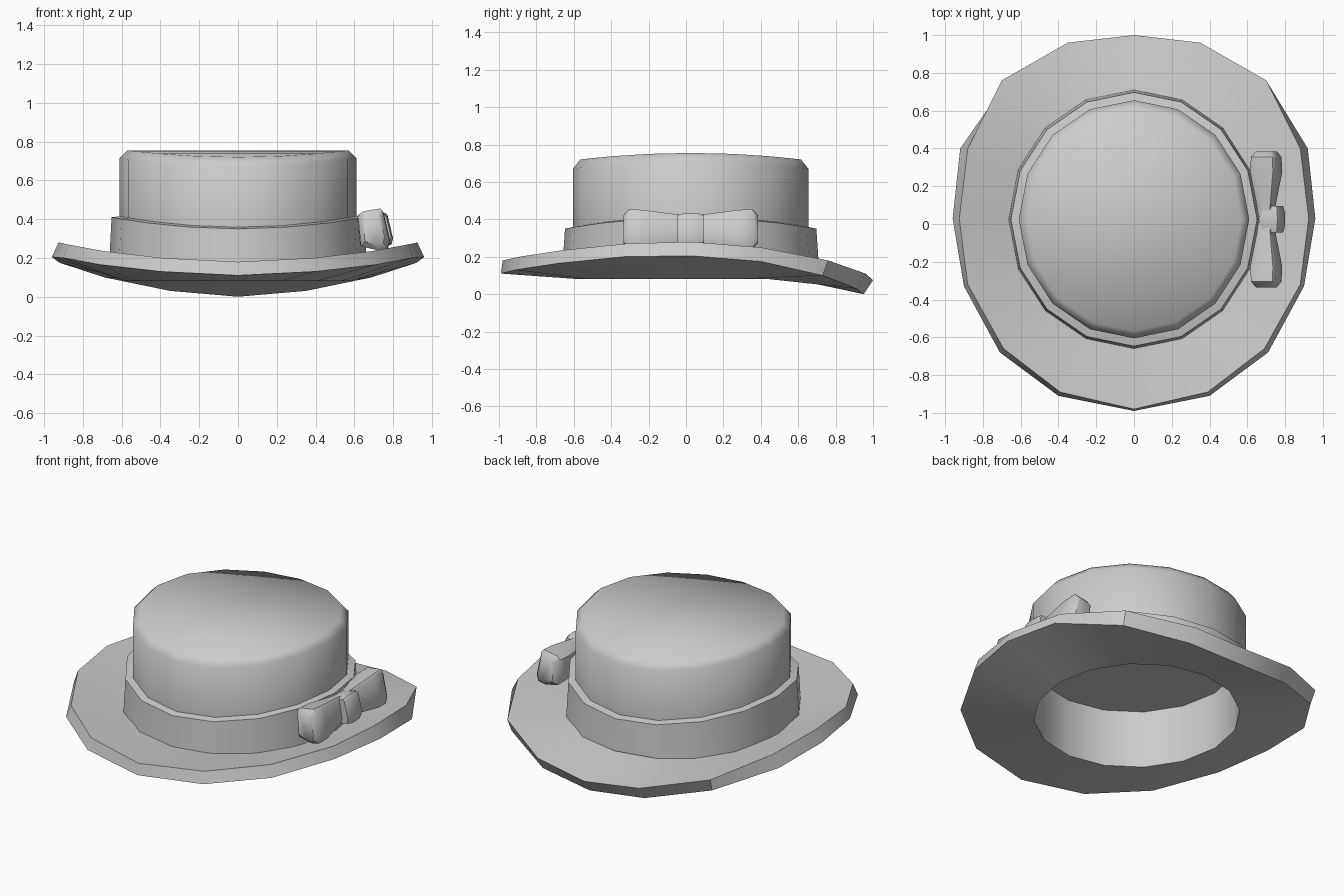
import bpy
import bmesh
from math import sin, cos, pi, radians

cube = bpy.data.objects.get("Cube")
if cube:
    bpy.data.objects.remove(cube)

SIDES = 16
MID_Y = 0.025  # centre of the crown along y

felt = bpy.data.materials.new("light grey felt")
felt.use_nodes = True
felt.diffuse_color = (0.6, 0.6, 0.6, 1)
felt.node_tree.nodes["Principled BSDF"].inputs["Base Color"].default_value = felt.diffuse_color


def ring(radius, z, side_lift=0.0):
    """Slightly oval ring starting at the front; side_lift raises its left and right."""
    points = []
    for i in range(SIDES):
        a = 2 * pi * i / SIDES
        points.append((radius * sin(a), MID_Y - (radius + 0.02) * cos(a),
                       z + side_lift * sin(a) ** 2))
    return points


def mirrored(half):
    """Full ring from points running front to back on the left side."""
    return half + [(-x, y, z) for x, y, z in half[-2:0:-1]]


def loft(name, rings, closed=False, sharp=35):
    """Skin a row of rings; ends are capped unless the row closes on itself."""
    bm = bmesh.new()
    loops = [[bm.verts.new(p) for p in r] for r in rings]
    pairs = list(zip(loops, loops[1:]))
    if closed:
        pairs.append((loops[-1], loops[0]))
    for a, b in pairs:
        n = len(a)
        for i in range(n):
            j = (i + 1) % n
            bm.faces.new((a[i], a[j], b[j], b[i]))
    if not closed:
        for loop in (loops[0], loops[-1]):
            n = len(loop)
            for i in range(n // 2):  # strips from side to side
                corners = [loop[i], loop[i + 1], loop[n - 1 - i], loop[-i]]
                bm.faces.new(list(dict.fromkeys(corners)))
    bmesh.ops.recalc_face_normals(bm, faces=bm.faces)
    mesh = bpy.data.meshes.new(name)
    bm.to_mesh(mesh)
    bm.free()
    mesh.materials.append(felt)
    obj = bpy.data.objects.new(name, mesh)
    bpy.context.collection.objects.link(obj)
    bpy.ops.object.select_all(action='DESELECT')
    obj.select_set(True)
    bpy.context.view_layer.objects.active = obj
    bpy.ops.object.shade_smooth_by_angle(angle=radians(sharp))
    return obj


# Brim: sides turned up, back turned down
edge_low = mirrored([(0, -0.99, 0.11), (0.4, -0.91, 0.13), (0.71, -0.68, 0.165),
                     (0.9, -0.33, 0.2), (0.96, 0.03, 0.205), (0.92, 0.4, 0.175),
                     (0.69, 0.73, 0.1), (0.35, 0.91, 0.03), (0, 0.95, 0)])
edge_high = mirrored([(0, -0.98, 0.18), (0.39, -0.89, 0.2), (0.69, -0.66, 0.235),
                      (0.88, -0.32, 0.27), (0.925, 0.03, 0.28), (0.88, 0.4, 0.25),
                      (0.7, 0.76, 0.18), (0.35, 0.96, 0.11), (0, 1, 0.075)])
loft("brim", [ring(0.575, 0.08), edge_low, edge_high, ring(0.6, 0.16)], closed=True)

# Crown: hollow from below, softly bevelled and saddle shaped on top
loft("crown", [ring(0.575, 0.44), ring(0.575, 0.08), ring(0.61, 0.15),
               ring(0.61, 0.67, 0.045), ring(0.57, 0.72, 0.035)], sharp=55)

# Ribbon band around the crown
loft("ribbon_band", [ring(0.665, 0.155), ring(0.652, 0.35, 0.06),
                     ring(0.605, 0.36, 0.055), ring(0.605, 0.155)], closed=True)

# Bow on the left side: one leaning cross-section, scaled along y
SECTION = [(-0.085, 0.075), (-0.06, 0.095), (0.035, 0.11), (0.05, 0.095),
           (0.085, -0.055), (0.075, -0.095), (0.02, -0.105), (-0.07, -0.085)]


def bow_part(name, x, stations, side=1):
    loft(name, [[(x + u * su, MID_Y + side * y, 0.345 + v * sv) for u, v in SECTION]
                for y, su, sv in stations], sharp=45)


loop_stations = [(0.02, 0.5, 0.7), (0.08, 0.6, 0.75), (0.25, 1, 0.95),
                 (0.33, 0.95, 1), (0.36, 0.65, 0.7)]
bow_part("bow_front_loop", 0.7, loop_stations, -1)
bow_part("bow_back_loop", 0.7, loop_stations)
bow_part("bow_knot", 0.73, [(-0.07, 0.7, 0.7), (-0.04, 0.8, 0.78), (0, 0.82, 0.8),
                            (0.04, 0.8, 0.78), (0.07, 0.7, 0.7)])
